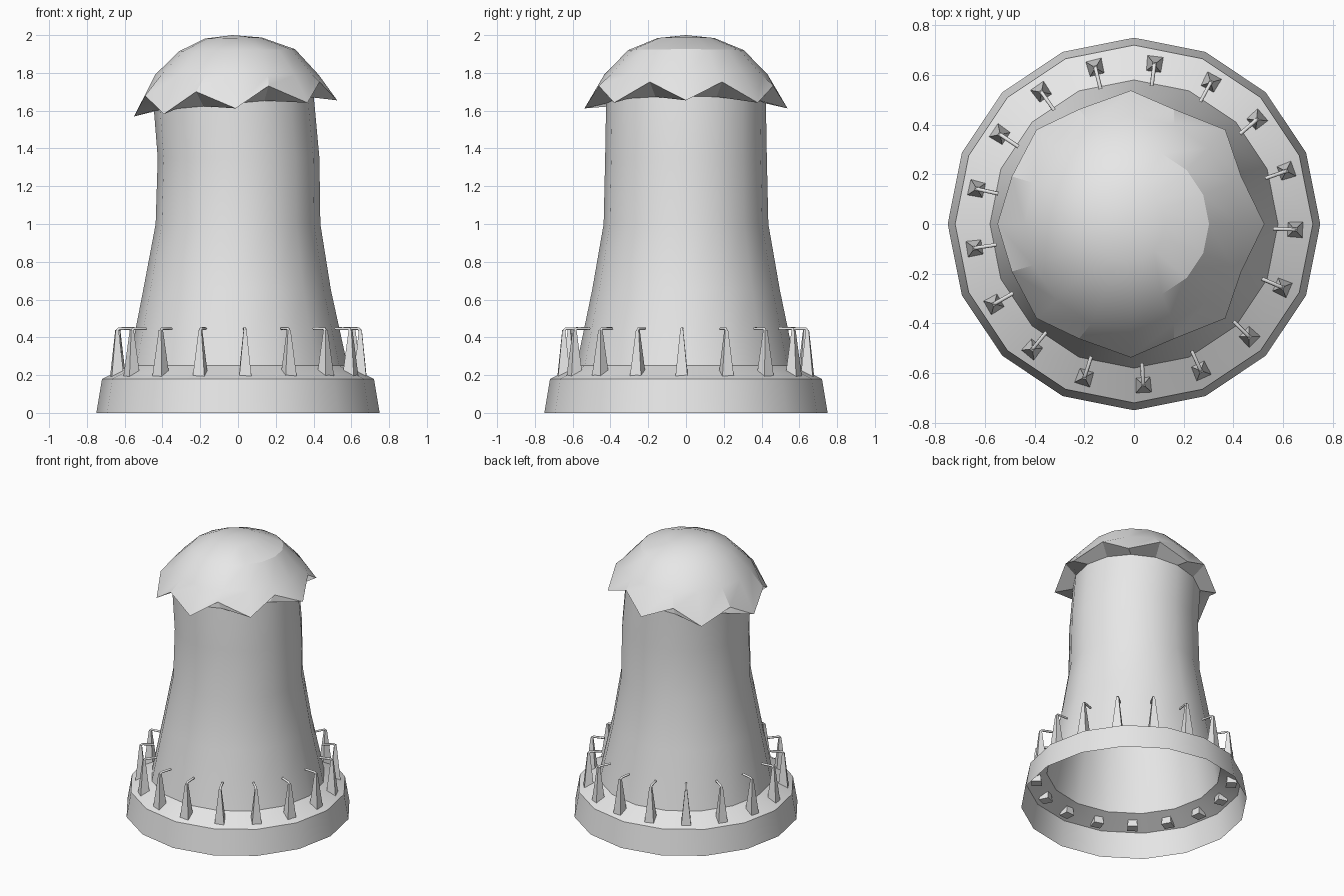
import bpy, bmesh
from math import cos, sin, pi, radians
from mathutils import Matrix

cube = bpy.data.objects.get("Cube")
if cube:
    bpy.data.objects.remove(cube, do_unlink=True)

SIDES = 16
SPIKES = 17

grey = bpy.data.materials.new("light_grey")
grey.use_nodes = True
grey.diffuse_color = (0.8, 0.8, 0.8, 1)
grey.node_tree.nodes["Principled BSDF"].inputs["Base Color"].default_value = (0.8, 0.8, 0.8, 1)


def finish(bm, name, angle=None):
    mesh = bpy.data.meshes.new(name)
    bm.to_mesh(mesh)
    bm.free()
    mesh.materials.append(grey)
    obj = bpy.data.objects.new(name, mesh)
    bpy.context.collection.objects.link(obj)
    if angle:
        bpy.ops.object.select_all(action='DESELECT')
        obj.select_set(True)
        bpy.context.view_layer.objects.active = obj
        bpy.ops.object.shade_smooth_by_angle(angle=radians(angle))
    return obj


def ring(bm, radius, z, cx=0, tilt=0):
    """A ring of vertices whose height leans along x."""
    verts = []
    for i in range(SIDES):
        a = 2 * pi * i / SIDES
        x = cx + radius * cos(a)
        verts.append(bm.verts.new((x, radius * sin(a), z + tilt * x)))
    return verts


def bridge(bm, low, high):
    n = len(low)
    for i in range(n):
        j = (i + 1) % n
        bm.faces.new((low[i], low[j], high[j], high[i]))


# Tower: flared open base, ledge, and a shaft leaning slightly at the neck
bm = bmesh.new()
profile = [(0.75, 0, 0, 0), (0.72, 0.18, 0, 0), (0.58, 0.25, 0, 0),
           (0.497, 0.65, -0.005, 0), (0.436, 1.0, 0, 0),
           (0.428, 1.35, 0.003, 0), (0.423, 1.64, -0.022, 0.09)]
rings = [ring(bm, *p) for p in profile]
for low, high in zip(rings, rings[1:]):
    bridge(bm, low, high)

# Jagged brim: long tips alternate with raised notches
brim = []
for i in range(SIDES):
    a = 2 * pi * i / SIDES
    notch = i % 2
    r, cx = (0.50, -0.03) if notch else (0.5375, -0.0125)
    x = cx + r * cos(a)
    brim.append(bm.verts.new((x, r * sin(a), 1.613 + 0.079 * x + 0.105 * notch)))
bridge(bm, rings[-1], brim)

# Domed cap above the brim
dome = [brim] + [ring(bm, *p) for p in
                 [(0.433, 1.79, -0.006, 0), (0.307, 1.92, -0.005, 0.018),
                  (0.15, 1.985, -0.025, 0.02)]]
for low, high in zip(dome, dome[1:]):
    bridge(bm, low, high)
apex = bm.verts.new((-0.03, 0, 2.0))
for i in range(SIDES):
    bm.faces.new((dome[-1][i], dome[-1][(i + 1) % SIDES], apex))
finish(bm, "tower", 25)


def make_spikes():
    bm = bmesh.new()
    for k in range(SPIKES):
        turn = Matrix.Rotation(radians(-2) + 2 * pi * k / SPIKES, 4, 'Z')
        # Tapered square post
        bmesh.ops.create_cone(
            bm, cap_ends=True, segments=4, radius1=0.048, radius2=0.011, depth=0.265,
            matrix=turn @ Matrix.Translation((0.648, 0, 0.3075)) @ Matrix.Rotation(pi / 4, 4, 'Z'))
    finish(bm, "spike_posts")


def make_hooks():
    # Thin rods that bend inward at the top of each post
    curve = bpy.data.curves.new("spike_hooks", 'CURVE')
    curve.dimensions = '3D'
    curve.bevel_depth = 0.008
    curve.bevel_resolution = 1
    curve.use_fill_caps = True
    path = [(0.648, 0.41), (0.648, 0.435), (0.638, 0.446), (0.56, 0.446)]
    for k in range(SPIKES):
        a = radians(-2) + 2 * pi * k / SPIKES
        spline = curve.splines.new('POLY')
        spline.points.add(len(path) - 1)
        for point, (r, z) in zip(spline.points, path):
            point.co = (r * cos(a), r * sin(a), z, 1)
    curve.materials.append(grey)
    obj = bpy.data.objects.new("spike_hooks", curve)
    bpy.context.collection.objects.link(obj)


make_spikes()
make_hooks()
